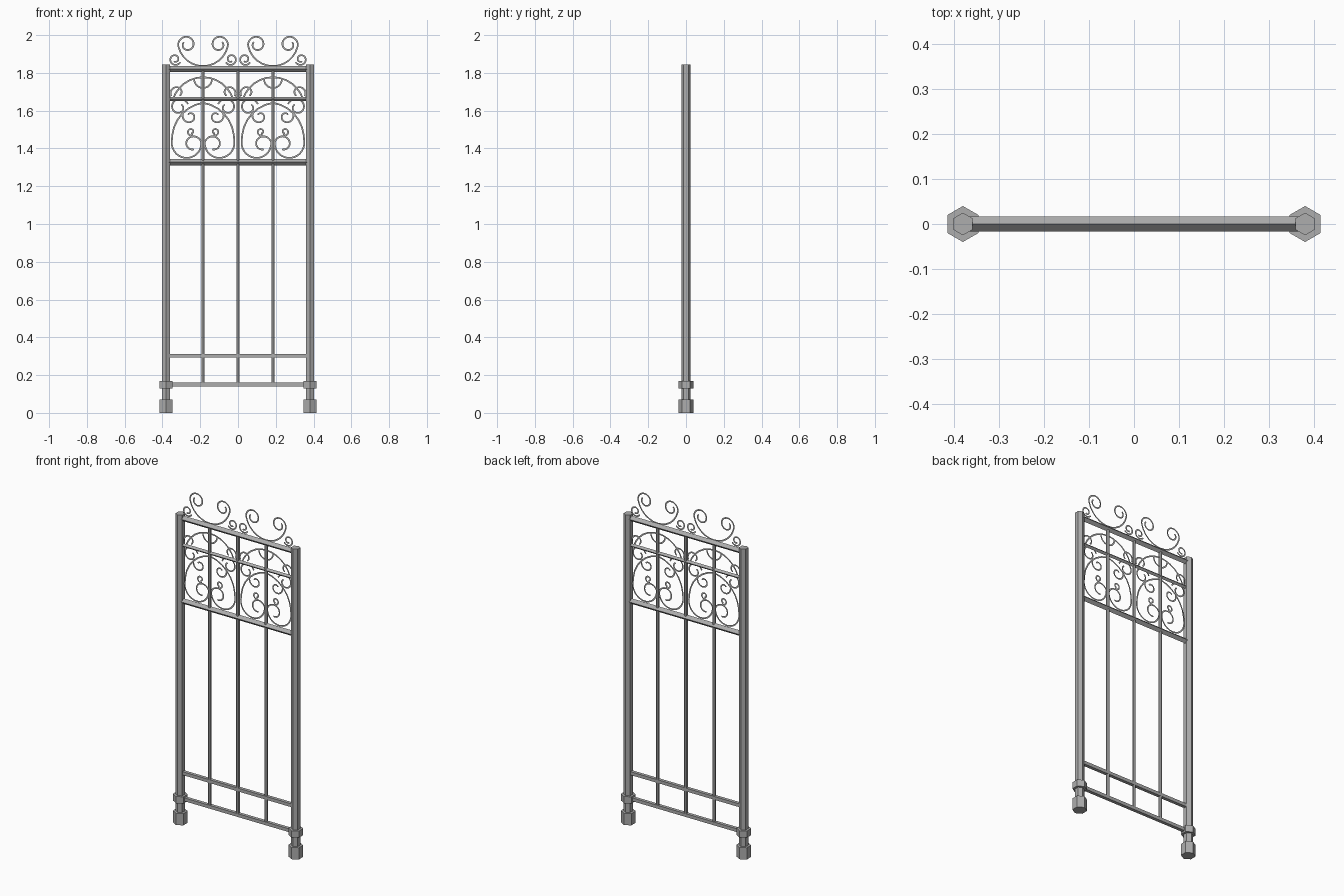
import bpy, bmesh, math
from mathutils import Vector

if "Cube" in bpy.data.objects:
    bpy.data.objects.remove(bpy.data.objects["Cube"], do_unlink=True)

metal = bpy.data.materials.new("grey_metal")
metal.use_nodes = True
GREY = (0.42, 0.42, 0.42, 1)
metal.diffuse_color = GREY
metal.node_tree.nodes["Principled BSDF"].inputs["Base Color"].default_value = GREY


def finish(name, bm):
    mesh = bpy.data.meshes.new(name)
    bm.to_mesh(mesh)
    bm.free()
    mesh.materials.append(metal)
    bpy.context.collection.objects.link(bpy.data.objects.new(name, mesh))


def prism(name, start, end, radius, sides, turn=0.0):
    """Straight bar; without a turn, one edge points back (upright) or up (level)."""
    start, end = Vector(start), Vector(end)
    axis = (end - start).normalized()
    up = Vector((0, 1, 0)) if axis.z > axis.x else Vector((0, 0, 1))
    side = up.cross(axis)
    angles = [turn + math.tau * i / sides for i in range(sides)]
    bm = bmesh.new()
    lower, upper = [
        [bm.verts.new(centre + radius * (up * math.cos(a) + side * math.sin(a))) for a in angles]
        for centre in (start, end)]
    for i in range(sides):
        bm.faces.new((lower[i - 1], lower[i], upper[i], upper[i - 1]))
    bm.faces.new(lower)
    bm.faces.new(upper)
    bmesh.ops.recalc_face_normals(bm, faces=bm.faces)
    finish(name, bm)


def spiral(out, height, radius_start, radius_end, angle_start, angle_end):
    """Points of a spiral, given in thousandths and degrees."""
    steps = max(6, abs(angle_end - angle_start) // 12)
    points = []
    for i in range(steps + 1):
        t = i / steps
        a = math.radians(angle_start + (angle_end - angle_start) * t)
        r = radius_start + (radius_end - radius_start) * t
        points.append(Vector((out + r * math.cos(a), height + r * math.sin(a))) / 1000)
    return points


def ribbon(bm, path, centre, mirror, half=0.0045):
    """Flat strip along a path in the upright plane of the panel."""
    previous = None
    for i, p in enumerate(path):
        along = (path[min(i + 1, len(path) - 1)] - path[max(i - 1, 0)]).normalized()
        offset = Vector((-along.y, along.x)) * half
        pair = [bm.verts.new((centre + mirror * q.x, 0, q.y)) for q in (p + offset, p - offset)]
        if previous:
            bm.faces.new((previous[0], previous[1], pair[1], pair[0]))
        previous = pair


# Posts with feet and collars
POST_X = 0.381
for label, x in (("left", POST_X), ("right", -POST_X)):
    for part, low, high, radius in (("post", 0.05, 1.845, 0.025), ("foot", 0, 0.07, 0.04),
                                    ("collar", 0.13, 0.17, 0.04)):
        prism(f"{label}_{part}", (x, 0, low), (x, 0, high), radius, 6)

# Horizontal rails: edge-up above, flat-faced below
RAIL_END = 0.365
for name, z, radius, turn in (("top_rail", 1.82, 0.0165, 0), ("middle_rail", 1.661, 0.011, 0),
                              ("panel_rail", 1.327, 0.0165, 0),
                              ("lower_rail", 0.303, 0.014, math.pi / 4),
                              ("bottom_rail", 0.15, 0.014, math.pi / 4)):
    prism(name, (-RAIL_END, 0, z), (RAIL_END, 0, z), radius, 4, turn)

# Upright bars
MOTIF_X = 0.185
for name, x in (("right_bar", -MOTIF_X), ("centre_bar", 0), ("left_bar", MOTIF_X)):
    prism(name, (x, 0, 0.15), (x, 0, 1.815), 0.0095, 6)

# Scrollwork: each stroke is a chain of spirals, mirrored about its motif centre
crest_bowl = spiral(0, 1970, 134, 134, -90, -13) + spiral(85, 1950, 47, 20, 0, 400)
crest_curl = spiral(148, 1872, 32, 12, -150, 300)
arch = spiral(0, 1610, 167, 167, 90, 17)
arch_hook = spiral(137, 1695, 37, 20, -30, 230)
arch_cup = spiral(0, 1767, 47, 47, -90, 0)
heart = (spiral(-30, 1450, 194, 194, 81, 6) + spiral(85, 1428, 81, 76, 5, -170)
         + spiral(54, 1423, 46, 28, 170, -100))
heart_nub = spiral(63, 1488, 21, 9, -120, 270)
inner_curl = spiral(70, 1570, 42, 12, 40, -320)
side_curl = spiral(127, 1618, 50, 18, 160, -230)

for name, strokes in (("crest_scroll", (crest_bowl, crest_curl)),
                      ("arch_scroll", (arch, arch_hook, arch_cup)),
                      ("heart_scroll", (heart, heart_nub, inner_curl, side_curl))):
    for label, centre in (("left", MOTIF_X), ("right", -MOTIF_X)):
        bm = bmesh.new()
        for stroke in strokes:
            for mirror in (1, -1):
                ribbon(bm, stroke, centre, mirror)
        finish(f"{label}_{name}", bm)
